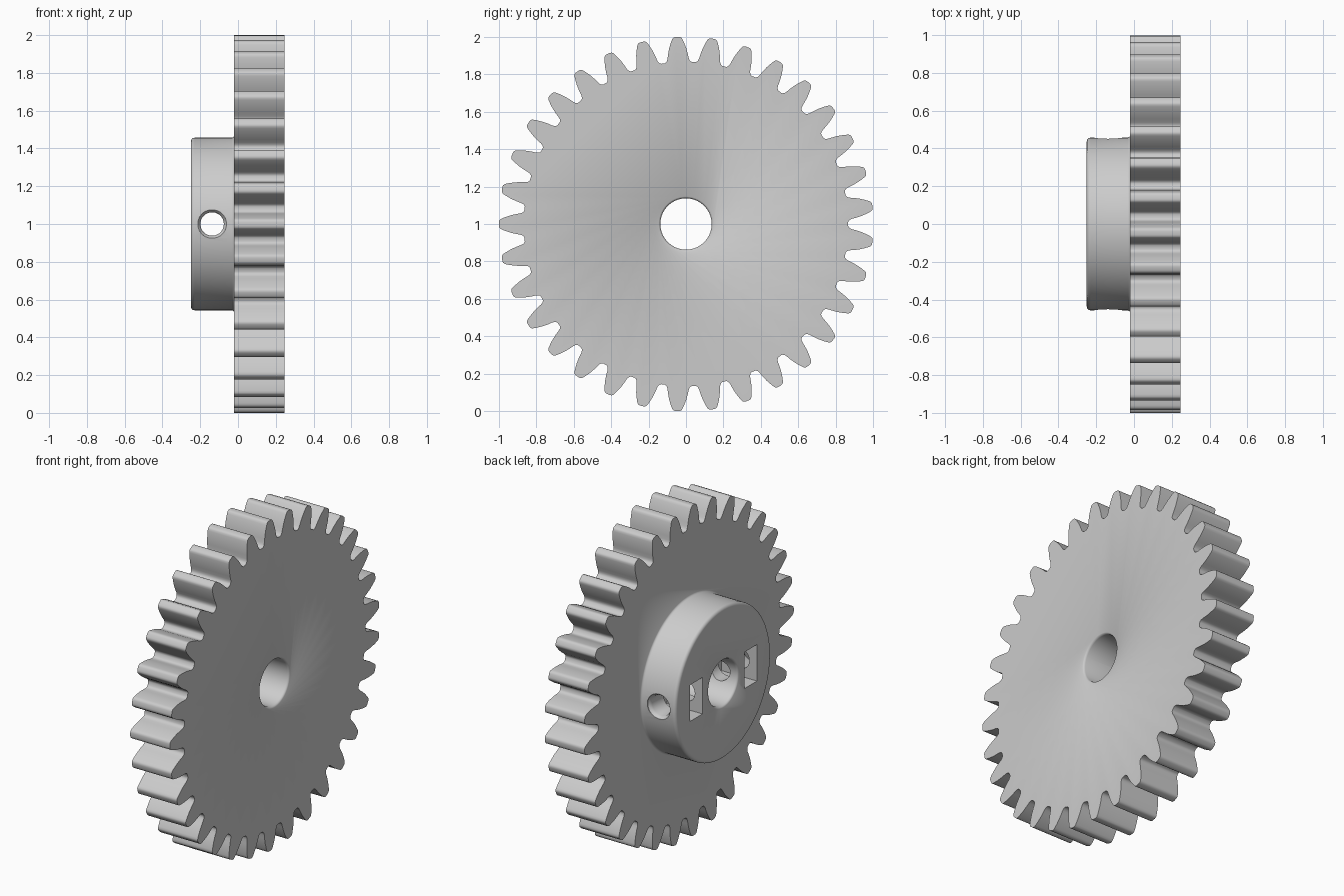
import bpy, bmesh, math
from mathutils import Matrix, Vector

if "Cube" in bpy.data.objects:
    bpy.data.objects.remove(bpy.data.objects["Cube"])

TEETH = 33
X_BACK, X_FACE, X_FRONT = -0.25, -0.02, 0.245
CENTRE = Vector((0, 0, 1))

grey = bpy.data.materials.new("plain grey")
grey.diffuse_color = (0.6, 0.6, 0.6, 1)
grey.use_nodes = True
grey.node_tree.nodes["Principled BSDF"].inputs["Base Color"].default_value = grey.diffuse_color


def finish(name, bm):
    bmesh.ops.recalc_face_normals(bm, faces=bm.faces)
    mesh = bpy.data.meshes.new(name)
    bm.to_mesh(mesh)
    bm.free()
    mesh.materials.append(grey)
    ob = bpy.data.objects.new(name, mesh)
    bpy.context.collection.objects.link(ob)
    return ob


def loft(name, rings):
    """Closed solid through matching rings of points."""
    bm = bmesh.new()
    loops = [[bm.verts.new(p) for p in ring] for ring in rings]
    n = len(loops[0])
    for a, b in zip(loops, loops[1:]):
        for i in range(n):
            j = (i + 1) % n
            bm.faces.new((a[i], a[j], b[j], b[i]))
    bm.faces.new(loops[0])
    bm.faces.new(loops[-1])
    return finish(name, bm)


def turned(name, profile, segments, along_y=False):
    """Solid of revolution; profile holds (distance along axis, radius)."""
    turn = Matrix.Rotation(math.pi / 2, 3, 'Z') if along_y else Matrix.Identity(3)
    angles = [2 * math.pi * (i + 0.5) / segments for i in range(segments)]
    return loft(name, [[CENTRE + turn @ Vector((d, r * math.cos(a), r * math.sin(a)))
                        for a in angles] for d, r in profile])


def box(name, lo, hi):
    return loft(name, [[(x, lo[1], lo[2]), (x, hi[1], lo[2]),
                        (x, hi[1], hi[2]), (x, lo[1], hi[2])] for x in (lo[0], hi[0])])


def combine(body, other, operation):
    mod = body.modifiers.new(operation.lower(), 'BOOLEAN')
    mod.operation, mod.object, mod.solver = operation, other, 'EXACT'
    bpy.context.view_layer.objects.active = body
    bpy.ops.object.modifier_apply(modifier=mod.name)
    bpy.data.objects.remove(other)


# Toothed wheel: half a tooth as (radius, half angle), mirrored and repeated
half = [(0.866, 0.084), (0.869, 0.076), (0.876, 0.069), (0.888, 0.0635), (0.91, 0.058),
        (0.94, 0.0487), (0.965, 0.0385), (0.983, 0.0305), (0.993, 0.025),
        (0.998, 0.0185), (1.0, 0.010)]
tooth = [(r, -a) for r, a in half] + [(r, a) for r, a in reversed(half)]
outline = []
for k in range(TEETH):
    mid = math.pi + 2 * math.pi * k / TEETH
    outline += [(r * math.cos(mid + a), 1 + r * math.sin(mid + a)) for r, a in tooth]
gear = loft("gear_wheel", [[(x, y, z) for y, z in outline] for x in (X_FACE, X_FRONT)])

# Hub with a rounded rim and a small fillet against the wheel
R, F = 0.457, 0.02
rim = [(X_BACK + F * (1 - math.sin(t)), R - F * (1 - math.cos(t)))
       for t in (math.radians(90 - 18 * i) for i in range(6))]
hub = turned("hub", rim + [(-0.032, R), (-0.024, R + 0.004),
                           (X_FACE, R + 0.01), (0.03, R + 0.01)], 96)
combine(gear, hub, 'UNION')

# Shaft bore with softened ends
bore = turned("bore", [(-0.3, 0.147), (X_BACK, 0.147), (X_BACK + 0.004, 0.141),
                       (X_BACK + 0.012, 0.137), (X_FRONT - 0.012, 0.137),
                       (X_FRONT - 0.004, 0.141), (X_FRONT, 0.147), (0.3, 0.147)], 64)
combine(gear, bore, 'DIFFERENCE')

# Nut pockets on both sides of the bore
for lo, hi in ((0.2, 0.32), (-0.32, -0.2)):
    combine(gear, box("nut_pocket", (-0.3, lo, 0.89), (-0.012, hi, 1.11)), 'DIFFERENCE')

# Cross hole for the set screws, flared at the hub surface
flare = [(0.5, 0.078), (0.452, 0.076), (0.443, 0.067), (0.43, 0.062)]
screw = turned("screw_hole", flare + [(-d, r) for d, r in reversed(flare)], 48, along_y=True)
screw.data.transform(Matrix.Translation((-0.137, 0, 0)))
combine(gear, screw, 'DIFFERENCE')

# One material, smooth shading with sharp edges kept
gear.data.materials.clear()
gear.data.materials.append(grey)
for poly in gear.data.polygons:
    poly.material_index = 0
gear.select_set(True)
bpy.context.view_layer.objects.active = gear
bpy.ops.object.shade_smooth_by_angle(angle=math.radians(35))
